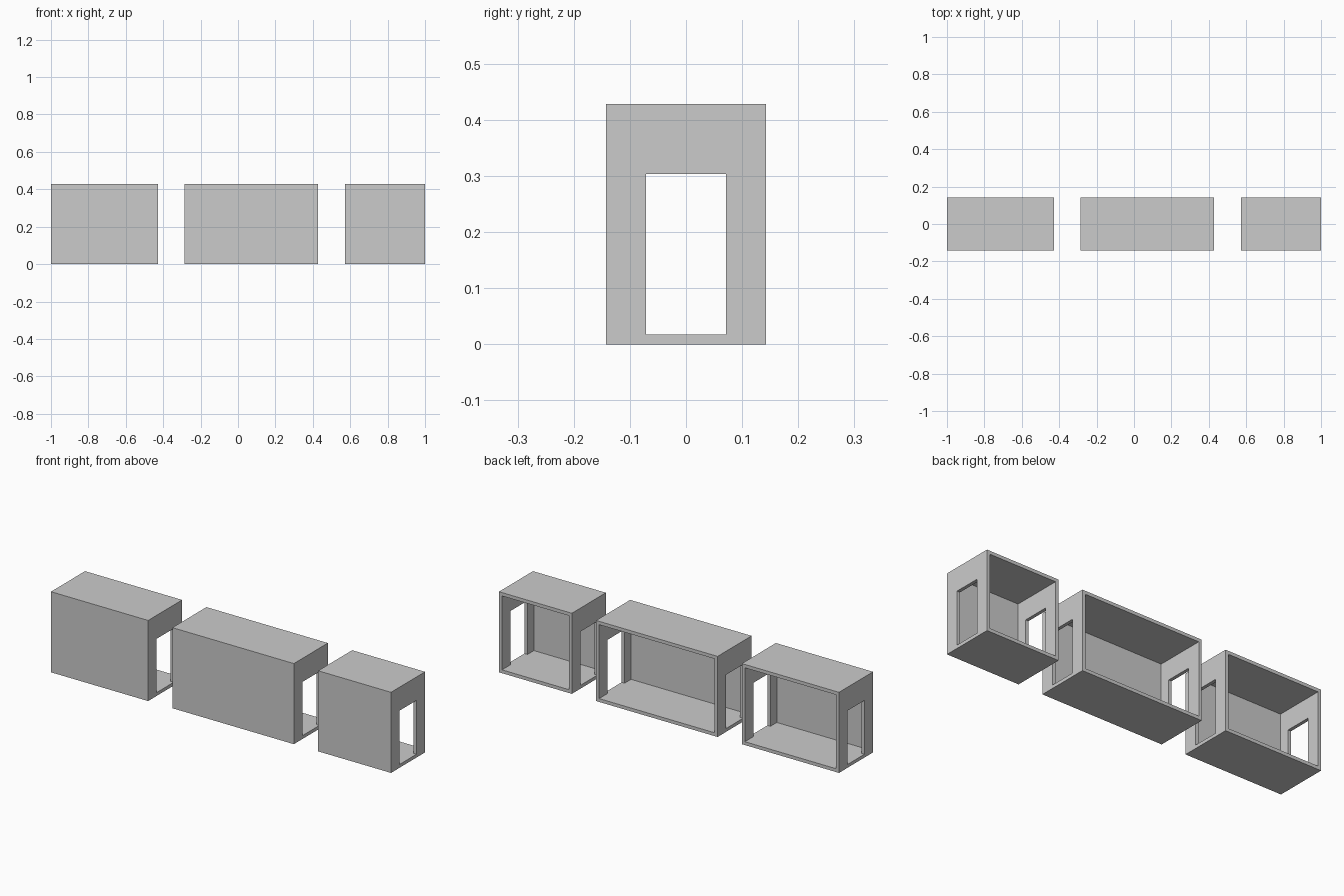
import bpy

if "Cube" in bpy.data.objects:
    bpy.data.objects.remove(bpy.data.objects["Cube"])

U = 1 / 7          # one grid module
T = U / 8          # wall thickness
DEPTH, HEIGHT = 2 * U, 3 * U


def box(name, x, y, z):
    """Box from (min, max) ranges."""
    ranges = (x, y, z)
    bpy.ops.mesh.primitive_cube_add(size=1, location=[(a + b) / 2 for a, b in ranges])
    obj = bpy.context.object
    obj.name = name
    obj.scale = [b - a for a, b in ranges]
    bpy.ops.object.transform_apply(location=False, rotation=False, scale=True)
    return obj


def cut(obj, cutter):
    """Subtract cutter from obj and remove the cutter."""
    mod = obj.modifiers.new("cut", 'BOOLEAN')
    mod.operation = 'DIFFERENCE'
    mod.solver = 'EXACT'
    mod.object = cutter
    bpy.context.view_layer.objects.active = obj
    bpy.ops.object.modifier_apply(modifier=mod.name)
    bpy.data.objects.remove(cutter, do_unlink=True)


def room(name, x0, x1):
    # Solid block
    shell = box(name, (x0, x1), (-DEPTH / 2, DEPTH / 2), (0, HEIGHT))
    # Interior, open at the back
    cut(shell, box("interior_cutter", (x0 + T, x1 - T),
                   (-DEPTH / 2 + T, DEPTH / 2 + U), (T, HEIGHT - T)))
    # Doorways through both end walls, level with the floor
    cut(shell, box("door_cutter", (x0 - U / 4, x1 + U / 4),
                   (-U / 2, U / 2), (T, T + 2 * U)))


# Three rooms in a row, separated by one module
for name, start, end in (("left_room", -7, -3),
                         ("middle_room", -2, 3),
                         ("right_room", 4, 7)):
    room(name, start * U, end * U)
